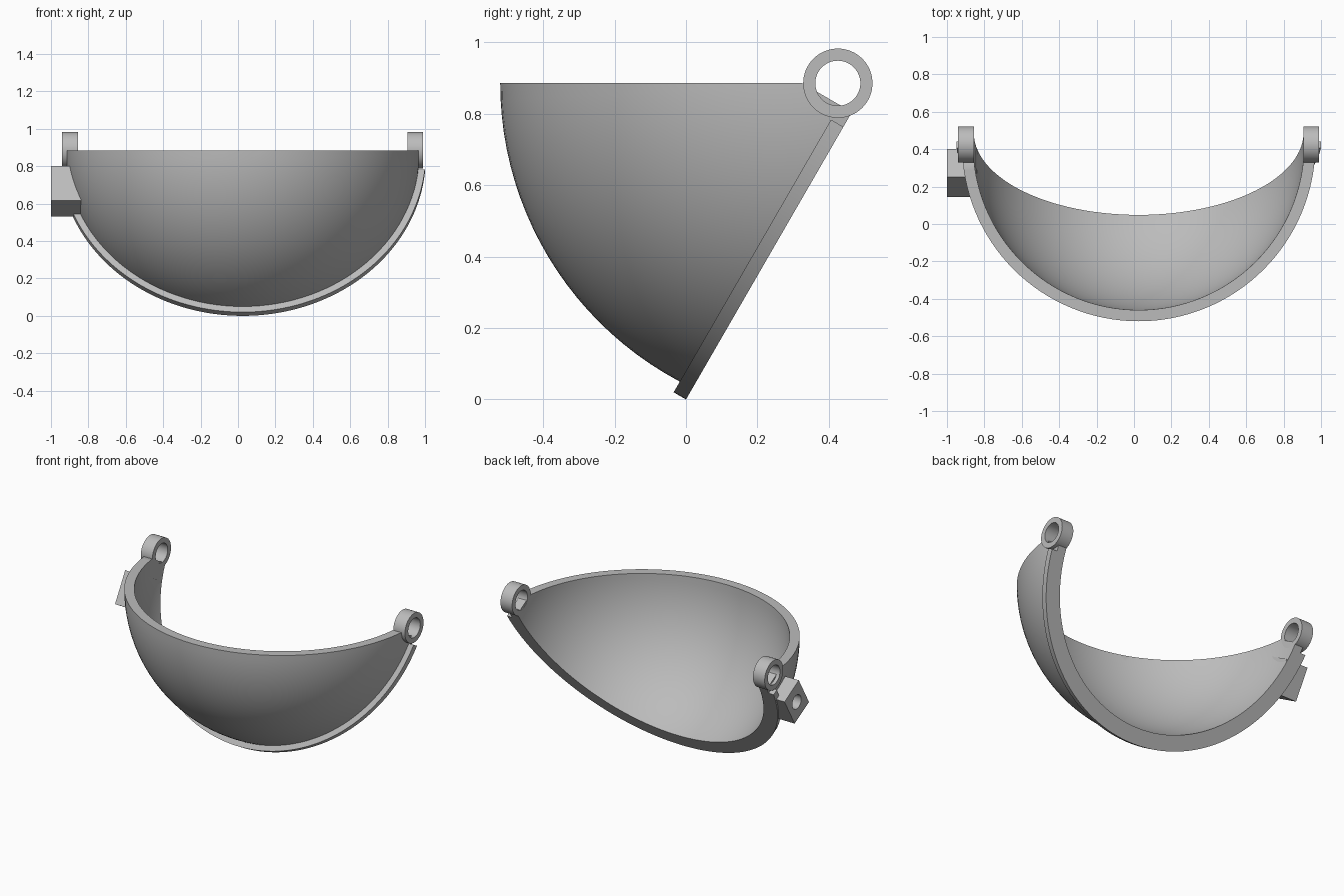
import bpy, bmesh, math
from mathutils import Vector, Matrix

if "Cube" in bpy.data.objects:
    bpy.data.objects.remove(bpy.data.objects["Cube"], do_unlink=True)

# Hinge centre, and the tilted cut plane: "along" runs up it, "out" is its normal
CENTRE = Vector((0.025, 0.425, 0.885))
TILT = math.radians(60)
ALONG = Vector((0, math.cos(TILT), math.sin(TILT)))
OUT = Vector((0, math.sin(TILT), -math.cos(TILT)))
X = Vector((1, 0, 0))
R_OUT, R_IN, R_RIM = 0.945, 0.885, 0.979
CUT, RIM_THICK = 0.0745, 0.04

grey = bpy.data.materials.new("plain grey")
grey.use_nodes = True
grey.diffuse_color = (0.5, 0.5, 0.5, 1)
grey.node_tree.nodes["Principled BSDF"].inputs["Base Color"].default_value = (0.5, 0.5, 0.5, 1)


def finish(name, bm):
    bmesh.ops.recalc_face_normals(bm, faces=bm.faces)
    mesh = bpy.data.meshes.new(name)
    bm.to_mesh(mesh)
    bm.free()
    ob = bpy.data.objects.new(name, mesh)
    bpy.context.collection.objects.link(ob)
    mesh.materials.append(grey)
    return ob


def activate(ob):
    bpy.ops.object.select_all(action='DESELECT')
    ob.select_set(True)
    bpy.context.view_layer.objects.active = ob


def smooth(ob):
    activate(ob)
    bpy.ops.object.shade_smooth_by_angle(angle=math.radians(30))


def boolean(ob, cutter, operation):
    mod = ob.modifiers.new("cut", 'BOOLEAN')
    mod.operation, mod.solver, mod.object = operation, 'EXACT', cutter
    activate(ob)
    bpy.ops.object.modifier_apply(modifier=mod.name)
    bpy.data.objects.remove(cutter, do_unlink=True)


def extrude(bm, faces, vector):
    geom = bmesh.ops.extrude_face_region(bm, geom=faces)["geom"]
    moved = [g for g in geom if isinstance(g, bmesh.types.BMVert)]
    bmesh.ops.translate(bm, verts=moved, vec=vector)


def prism(name, points, vector):
    bm = bmesh.new()
    face = bm.faces.new([bm.verts.new(p) for p in points])
    extrude(bm, [face], vector)
    return finish(name, bm)


def band(name, outer, inner, vector, closed):
    """Flat strip between two outlines, given thickness along vector."""
    bm = bmesh.new()
    a = [bm.verts.new(p) for p in outer]
    b = [bm.verts.new(p) for p in inner]
    n = len(a)
    faces = []
    for i in range(n if closed else n - 1):
        j = (i + 1) % n
        faces.append(bm.faces.new((a[i], a[j], b[j], b[i])))
    extrude(bm, faces, vector)
    return finish(name, bm)


def ball(name, radius):
    bm = bmesh.new()
    bmesh.ops.create_uvsphere(bm, u_segments=128, v_segments=64, radius=radius,
                              matrix=Matrix.Translation(CENTRE) @ Matrix.Rotation(math.pi / 2, 4, 'Y'))
    return finish(name, bm)


# Bowl shell: hollow sphere kept only inside a wedge
shell = ball("bowl_shell", R_OUT)
boolean(shell, ball("hollow", R_IN), 'DIFFERENCE')
TOP_CUT = -0.05
start = CENTRE - X * 1.5
wedge = prism("wedge", [
    start + Vector((0, TOP_CUT / math.cos(TILT), 0)),
    start + ALONG * TOP_CUT + OUT * CUT,
    start - ALONG * 1.5 + OUT * CUT,
    start + Vector((0, -2, -1.4)),
    start + Vector((0, -2, 0))], X * 3)
boolean(shell, wedge, 'INTERSECT')
smooth(shell)


# Raised rim along the tilted edge, stopping below the hinge rings
def rim_arc(radius, steps=96):
    t0 = math.asin(0.098 / radius)
    for i in range(steps + 1):
        t = t0 + (math.pi - 2 * t0) * i / steps
        yield CENTRE + X * radius * math.cos(t) - ALONG * radius * math.sin(t) + OUT * CUT


smooth(band("edge_rim", rim_arc(R_RIM), rim_arc(R_IN), -OUT * RIM_THICK, False))


# Hinge rings on both ends
def circle(radius, x, steps=64):
    for i in range(steps):
        t = math.tau * i / steps
        yield CENTRE + Vector((x, radius * math.cos(t), radius * math.sin(t)))


for name, side in (("left_hinge_ring", 1), ("right_hinge_ring", -1)):
    smooth(band(name, circle(0.097, side * 0.88), circle(0.063, side * 0.88),
                X * side * 0.085, True))

# Side block with a round socket in its outer face
mid = Vector((-1, 0.2725, 0.665))
block = prism("side_block", [mid + ALONG * 0.106 * a + OUT * 0.086 * b
                             for a, b in ((1, 1), (1, -1), (-1, -1), (-1, 1))], X * 0.16)
bm = bmesh.new()
bmesh.ops.create_cone(bm, cap_ends=True, segments=48, radius1=0.046, radius2=0.046, depth=0.24,
                      matrix=Matrix.Translation(mid) @ Matrix.Rotation(math.pi / 2, 4, 'Y'))
boolean(block, finish("socket", bm), 'DIFFERENCE')
smooth(block)
